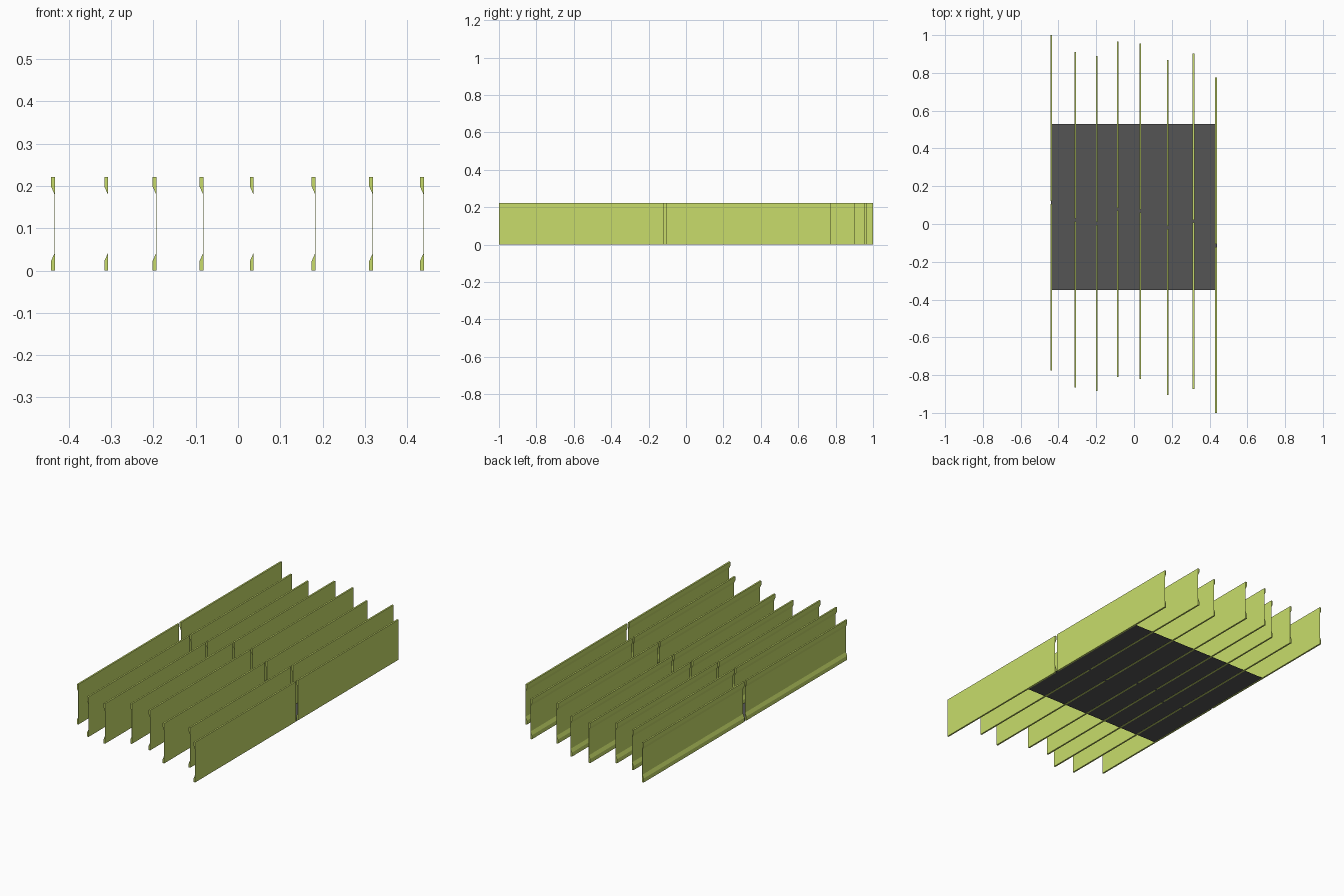
import bpy, bmesh

if "Cube" in bpy.data.objects:
    bpy.data.objects.remove(bpy.data.objects["Cube"])

HEIGHT = 0.221     # panel height
DEPTH = 0.009      # lip depth
WEB = 0.0006       # thin wall thickness
LENGTH = 0.88      # one panel
GAP = 0.015        # joint between the two panels of a row


def make_material(name, color):
    mat = bpy.data.materials.new(name)
    mat.diffuse_color = color
    mat.use_nodes = True
    mat.node_tree.nodes["Principled BSDF"].inputs["Base Color"].default_value = mat.diffuse_color
    return mat


def add_object(name, bm, mat):
    bmesh.ops.recalc_face_normals(bm, faces=bm.faces)
    mesh = bpy.data.meshes.new(name)
    bm.to_mesh(mesh)
    bm.free()
    mesh.materials.append(mat)
    obj = bpy.data.objects.new(name, mesh)
    bpy.context.collection.objects.link(obj)
    return obj


def add_panel(name, x, y0, y1, mat):
    # Thin wall on the +x side with a tapered lip at top and bottom
    w = DEPTH - WEB
    profile = [(0, 0), (DEPTH, 0), (DEPTH, HEIGHT), (0, HEIGHT),
               (0, HEIGHT - 0.022), (w, HEIGHT - 0.041), (w, 0.041), (0, 0.022)]
    bm = bmesh.new()
    rings = [[bm.verts.new((x + px, y, pz)) for px, pz in profile] for y in (y0, y1)]
    n = len(profile)
    for i in range(n):
        j = (i + 1) % n
        bm.faces.new((rings[0][i], rings[0][j], rings[1][j], rings[1][i]))
    for r in rings:
        bm.faces.new(r)
    add_object(name, bm, mat)


lime = make_material("lime", (0.58, 0.72, 0.145, 1))
dark = make_material("dark_grey", (0.09, 0.09, 0.09, 1))

# Rows of panels: (left edge x, y of the joint)
rows = [(-0.442, 0.113), (-0.316, 0.022), (-0.202, 0.003), (-0.091, 0.078),
        (0.028, 0.068), (0.174, -0.018), (0.310, 0.015), (0.430, -0.113)]
for i, (x, joint) in enumerate(rows, 1):
    near, far = joint - GAP / 2, joint + GAP / 2
    add_panel(f"front_panel_{i}", x, near - LENGTH, near, lime)
    add_panel(f"back_panel_{i}", x, far, far + LENGTH, lime)

# Dark base sheet, just above the panel undersides
bm = bmesh.new()
corners = [(-0.439, -0.35), (0.439, -0.35), (0.439, 0.53), (-0.439, 0.53)]
bm.faces.new([bm.verts.new((x, y, 0.001)) for x, y in corners])
add_object("base_sheet", bm, dark)
